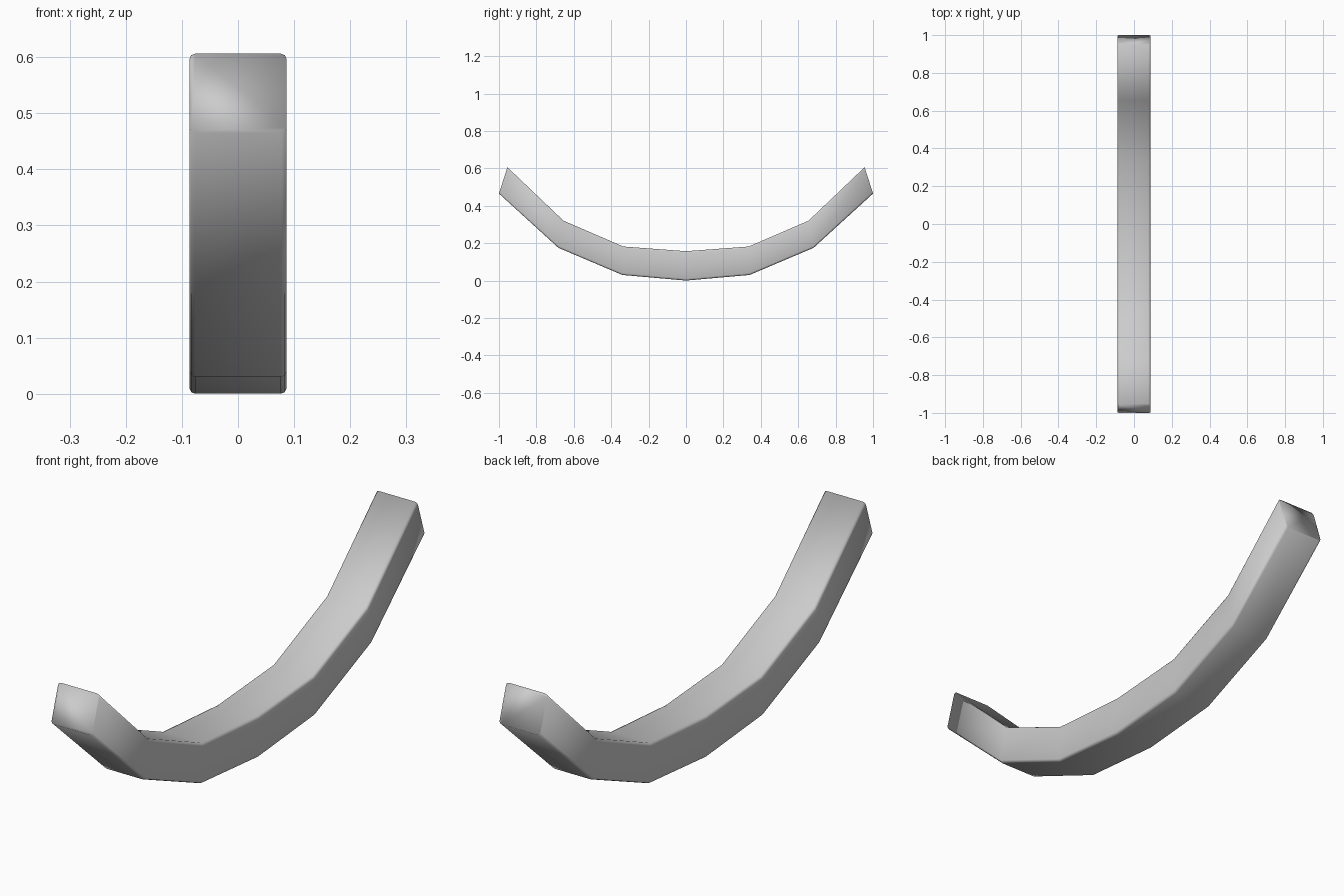
import bpy, bmesh, math
from mathutils import Vector

if "Cube" in bpy.data.objects:
    bpy.data.objects.remove(bpy.data.objects["Cube"])

# Half of the curve: (outer y, outer z, inner y, inner z) at each bend
half = [(0, 0, 0, 0.157), (0.34, 0.03, 0.335, 0.182),
        (0.682, 0.175, 0.655, 0.32), (1.0, 0.465, 0.955, 0.606)]
stations = [(-a, b, -c, d) for a, b, c, d in reversed(half[1:])] + half

HALF_W, R = 0.0865, 0.01


def section(oy, oz, iy, iz):
    """Rounded rectangle spanning the outer and inner edge of the curve."""
    outer, inner = Vector((0, oy, oz)), Vector((0, iy, iz))
    mid, half_h = (outer + inner) / 2, (inner - outer).length / 2
    up = (inner - outer).normalized()
    pts = []
    for k, (sx, sz) in enumerate([(1, 1), (-1, 1), (-1, -1), (1, -1)]):
        for j in range(3):
            a = math.radians(90 * k + 45 * j)
            x = sx * (HALF_W - R) + R * math.cos(a)
            h = sz * (half_h - R) + R * math.sin(a)
            pts.append(mid + up * h + Vector((x, 0, 0)))
    return pts


# Curved beam, lofted through the sections and capped
bm = bmesh.new()
rings = [[bm.verts.new(p) for p in section(*s)] for s in stations]
n = len(rings[0])
for r0, r1 in zip(rings, rings[1:]):
    for i in range(n):
        j = (i + 1) % n
        bm.faces.new((r0[i], r0[j], r1[j], r1[i]))
bm.faces.new(rings[0])
bm.faces.new(rings[-1])
bmesh.ops.recalc_face_normals(bm, faces=bm.faces)
for f in bm.faces:
    f.smooth = True
mesh = bpy.data.meshes.new("curved_beam")
bm.to_mesh(mesh)
bm.free()
beam = bpy.data.objects.new("curved_beam", mesh)
bpy.context.collection.objects.link(beam)
